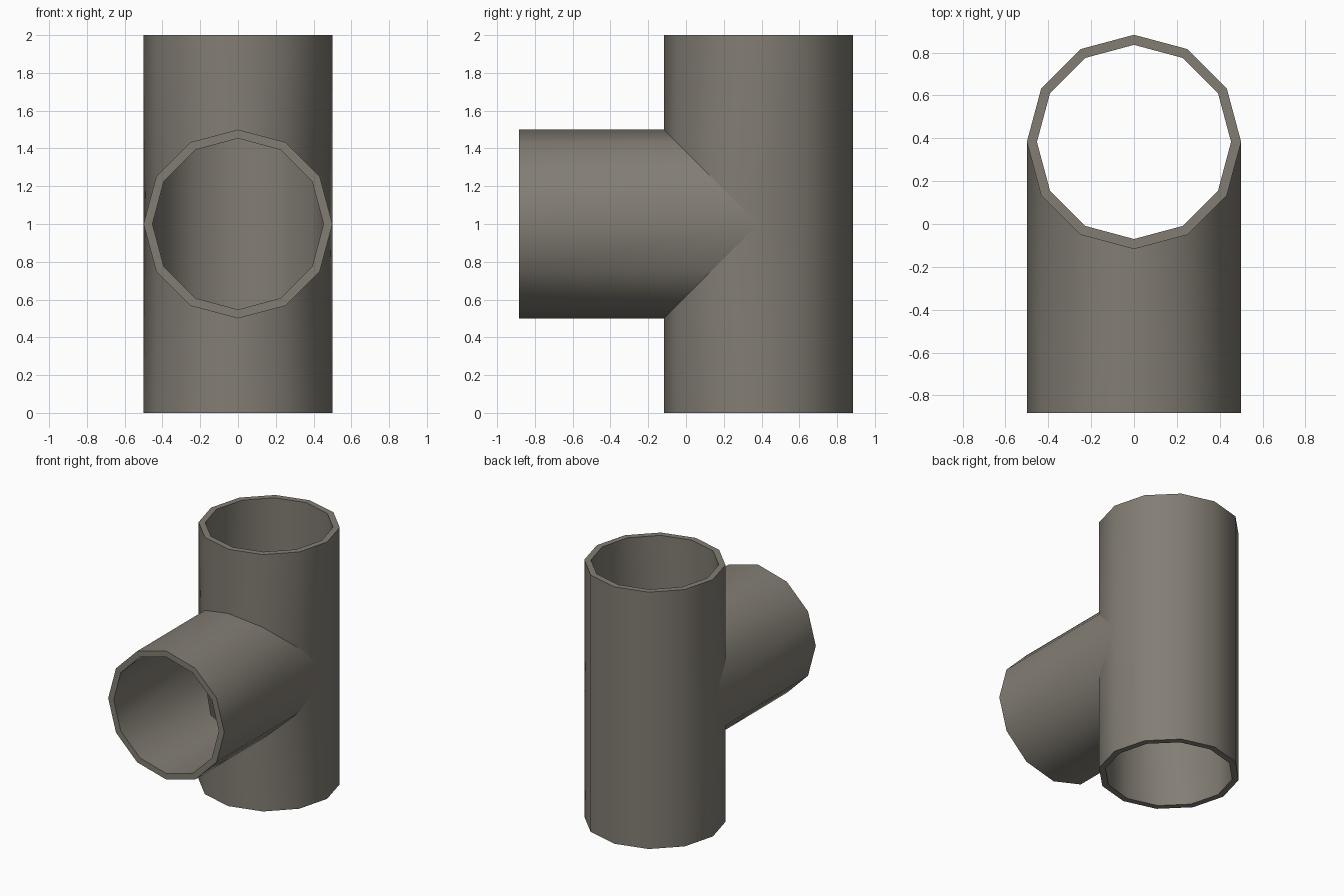
import bpy, bmesh
from math import sin, cos, tau

if "Cube" in bpy.data.objects:
    bpy.data.objects.remove(bpy.data.objects["Cube"])

SIDES = 12
R_OUT, R_IN = 0.5, 0.453
AXIS_Y, AXIS_Z = 0.383, 1.0      # upright pipe axis, branch pipe axis
TOP, FRONT = 2.0, -0.883

bm = bmesh.new()


def loft(rows, flip=False):
    """Quads between two rings of points."""
    a, b = rows
    n = len(a)
    for i in range(n):
        j = (i + 1) % n
        pts = [a[i], a[j], b[j], b[i]]
        if flip:
            pts.reverse()
        bm.faces.new([bm.verts.new(p) for p in pts])


def rings(r):
    """Open ends and mitred joints of one tee-shaped shell."""
    cs = [(r * cos(tau * i / SIDES), r * sin(tau * i / SIDES)) for i in range(SIDES)]
    dip = [max(0.0, -s) for _, s in cs]          # front half follows the mitre
    return {
        "bottom": [(c, AXIS_Y + s, 0) for c, s in cs],
        "low": [(c, AXIS_Y + s, AXIS_Z - d) for (c, s), d in zip(cs, dip)],
        "high": [(c, AXIS_Y + s, AXIS_Z + d) for (c, s), d in zip(cs, dip)],
        "top": [(c, AXIS_Y + s, TOP) for c, s in cs],
        "mouth": [(c, FRONT, AXIS_Z + s) for c, s in cs],
        "joint": [(c, AXIS_Y - abs(s), AXIS_Z + s) for c, s in cs],
    }


outer, inner = rings(R_OUT), rings(R_IN)

# Outer and inner walls of the upright pipe and the branch
for shell, flip in ((outer, False), (inner, True)):
    loft((shell["bottom"], shell["low"]), flip)
    loft((shell["high"], shell["top"]), flip)
    loft((shell["mouth"], shell["joint"]), flip)

# Rims at the three open ends
for end in ("bottom", "top", "mouth"):
    loft((outer[end], inner[end]))

bmesh.ops.remove_doubles(bm, verts=bm.verts[:], dist=0.0005)
bmesh.ops.recalc_face_normals(bm, faces=bm.faces[:])

# Keep the whole mitre line sharp
for e in bm.edges:
    if all(abs(AXIS_Y - v.co.y - abs(v.co.z - AXIS_Z)) < 0.001 for v in e.verts):
        e.smooth = False

mesh = bpy.data.meshes.new("pipe_tee")
bm.to_mesh(mesh)
bm.free()
tee = bpy.data.objects.new("pipe_tee", mesh)
bpy.context.collection.objects.link(tee)

# Warm dark grey metal
metal = bpy.data.materials.new("warm_grey")
metal.diffuse_color = (0.225, 0.207, 0.175, 1)
metal.use_nodes = True
metal.node_tree.nodes["Principled BSDF"].inputs["Base Color"].default_value = metal.diffuse_color
mesh.materials.append(metal)

# Smooth walls with crisp rims
bpy.context.view_layer.objects.active = tee
tee.select_set(True)
bpy.ops.object.shade_smooth_by_angle(angle=0.66, keep_sharp_edges=True)
